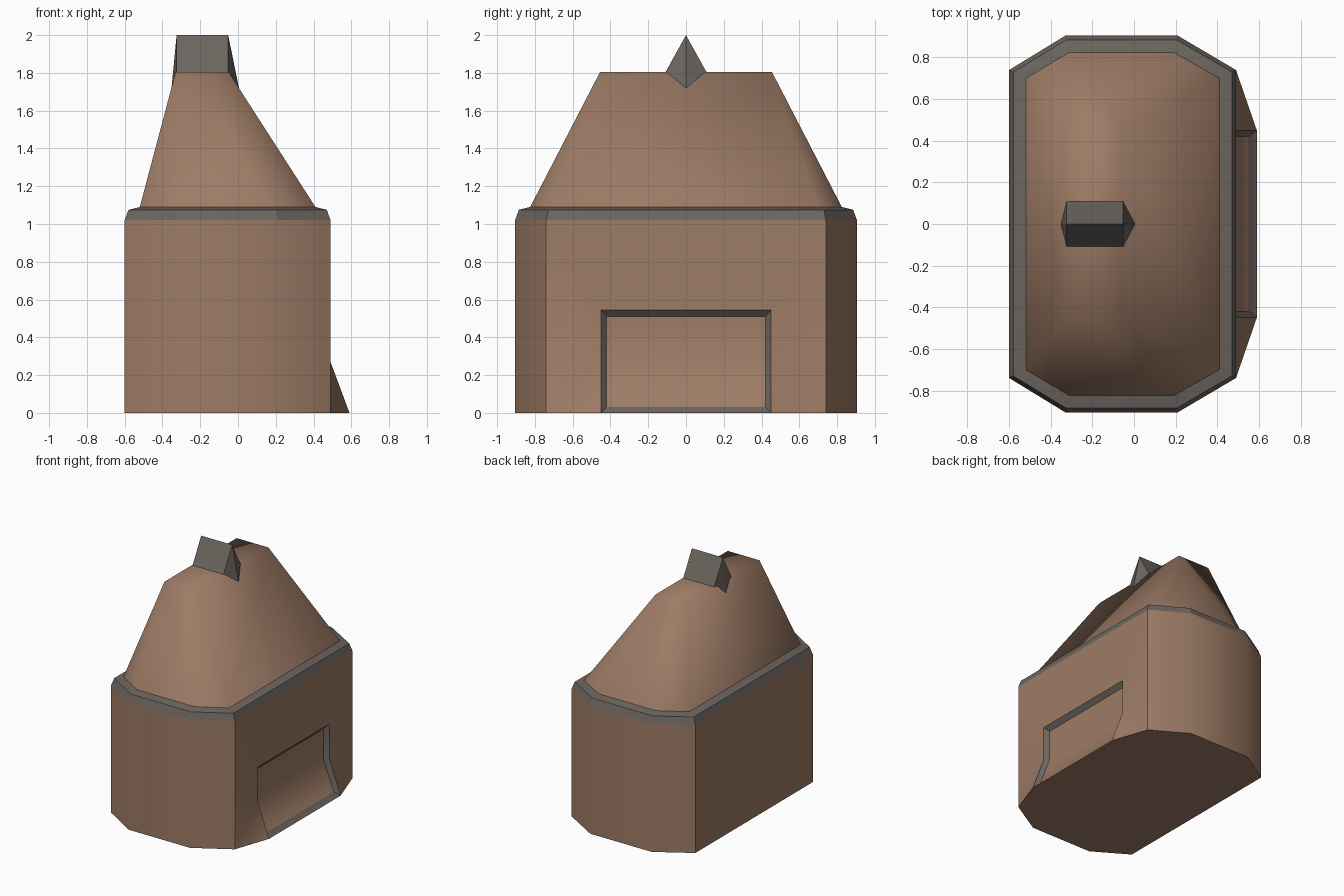
import bpy, bmesh, math

if "Cube" in bpy.data.objects:
    bpy.data.objects.remove(bpy.data.objects["Cube"])


def material(name, rgb):
    m = bpy.data.materials.new(name)
    m.diffuse_color = (*rgb, 1)
    m.use_nodes = True
    m.node_tree.nodes["Principled BSDF"].inputs["Base Color"].default_value = m.diffuse_color
    return m


BROWN = material("clay brown", (0.34, 0.20, 0.132))
GREY = material("stone grey", (0.15, 0.13, 0.115))


def finish(name, bm, mats, angle=None):
    """Turn a bmesh into an object; angle=None keeps faces flat."""
    bmesh.ops.remove_doubles(bm, verts=bm.verts, dist=0.0005)
    bmesh.ops.recalc_face_normals(bm, faces=bm.faces)
    me = bpy.data.meshes.new(name)
    bm.to_mesh(me)
    bm.free()
    ob = bpy.data.objects.new(name, me)
    bpy.context.collection.objects.link(ob)
    for m in mats:
        me.materials.append(m)
    if angle:
        bpy.ops.object.select_all(action='DESELECT')
        ob.select_set(True)
        bpy.context.view_layer.objects.active = ob
        bpy.ops.object.shade_smooth_by_angle(angle=math.radians(angle))
    return ob


def outline(z, d=0.0):
    """Eight-sided plan at height z, inset by d; last side faces +x."""
    half = [(0.49 - d, 0.74 - d / 2), (0.21 - d / 4, 0.905 - d),
            (-0.33 + d / 4, 0.905 - d), (-0.6 + d, 0.74 - d / 2)]
    return [(x, y, z) for x, y in half] + [(x, -y, z) for x, y in half[::-1]]


def add(bm, pts, mat=0):
    f = bm.faces.new([bm.verts.new(p) for p in pts])
    f.material_index = mat


def band(bm, a, b, sides):
    for i in sides:
        j = (i + 1) % 8
        add(bm, [a[i], a[j], b[j], b[i]])


# body: prism walls, with the +x wall built around the hatch
bm = bmesh.new()
low, high = outline(0), outline(1.02)
band(bm, low, high, range(7))


def hatch(s):
    """Outer and inner edge of the hatch frame on one side."""
    return ([(0.49, s * 0.45, 0.545), (0.49, s * 0.45, 0.27), (0.59, s * 0.45, 0)],
            [(0.46, s * 0.42, 0.51), (0.46, s * 0.42, 0.265), (0.55, s * 0.42, 0.03)])


(out_r, in_r), (out_l, in_l) = hatch(1), hatch(-1)
add(bm, [high[0], high[7], low[7], out_l[1], out_l[0], out_r[0], out_r[1], low[0]])
add(bm, low + [out_l[2], out_r[2]])
for corner, o, i in ((low[0], out_r, in_r), (low[7], out_l, in_l)):
    add(bm, [o[1], corner, o[2]])                    # flared cheek
    for k in (0, 1):
        add(bm, [o[k], o[k + 1], i[k + 1], i[k]], 1)  # frame sides
for k in (0, 2):
    add(bm, [out_l[k], out_r[k], in_r[k], in_l[k]], 1)  # frame top and sill
for k in (0, 1):
    add(bm, [in_l[k], in_r[k], in_r[k + 1], in_l[k + 1]])  # sunken panel
finish("body", bm, [BROWN, GREY], 34)

# rim: two chamfered bands above the walls
bm = bmesh.new()
rings = [high, outline(1.075, 0.02), outline(1.09, 0.08)]
for a, b in zip(rings, rings[1:]):
    band(bm, a, b, range(8))
finish("rim", bm, [GREY], 25)

# roof: tapers from the rim to a narrow flat ridge
bm = bmesh.new()
ridge = [(x, y, 1.805) for x in (-0.33, -0.05) for y in (-0.455, 0.455)]
for p in rings[2] + ridge:
    bm.verts.new(p)
bmesh.ops.convex_hull(bm, input=bm.verts)
bmesh.ops.delete(bm, geom=[f for f in bm.faces if abs(f.calc_center_median().z - 1.09) < 0.001],
                 context='FACES_ONLY')
finish("roof", bm, [BROWN], 100)

# chimney cap: diamond prism with pointed lower ends
bm = bmesh.new()
for x, tip in ((-0.325, -0.352), (-0.052, 0.005)):
    for p in ((x, 0, 2), (x, 0.108, 1.805), (x, -0.108, 1.805), (tip, 0, 1.72)):
        bm.verts.new(p)
bmesh.ops.convex_hull(bm, input=bm.verts)
finish("chimney_cap", bm, [GREY])
